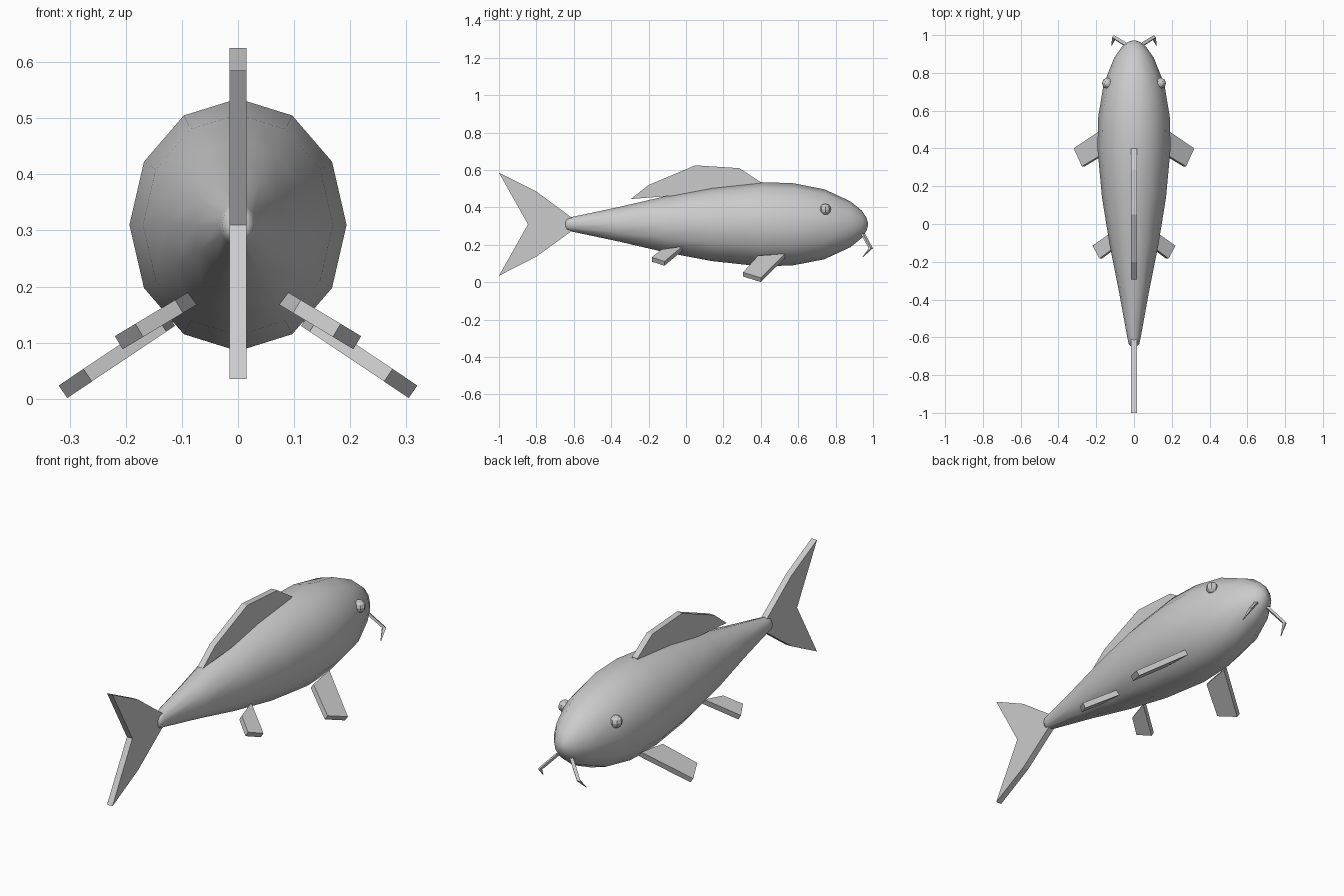
import bpy, bmesh, math
from mathutils import Vector

cube = bpy.data.objects.get("Cube")
if cube:
    bpy.data.objects.remove(cube, do_unlink=True)

grey = bpy.data.materials.new("plain grey")
grey.use_nodes = True
grey.diffuse_color = (0.6, 0.6, 0.6, 1)
grey.node_tree.nodes["Principled BSDF"].inputs["Base Color"].default_value = (0.6, 0.6, 0.6, 1)

MID = 0.31  # height of the body axis


def finish(name, bm, smooth=False):
    bmesh.ops.recalc_face_normals(bm, faces=bm.faces)
    mesh = bpy.data.meshes.new(name)
    bm.to_mesh(mesh)
    bm.free()
    mesh.materials.append(grey)
    for p in mesh.polygons:
        p.use_smooth = smooth
    obj = bpy.data.objects.new(name, mesh)
    bpy.context.collection.objects.link(obj)
    return obj


def loft(bm, rings):
    """Join rings of equal length and close both ends."""
    loops = [[bm.verts.new(p) for p in ring] for ring in rings]
    n = len(loops[0])
    for a, b in zip(loops, loops[1:]):
        for i in range(n):
            j = (i + 1) % n
            bm.faces.new((a[i], a[j], b[j], b[i]))
    bm.faces.new(loops[0])
    bm.faces.new(loops[-1])


def plate(name, outline, offset):
    """Slab made by moving an outline half a thickness each way."""
    bm = bmesh.new()
    off = Vector(offset)
    loft(bm, [[Vector(p) - off for p in outline], [Vector(p) + off for p in outline]])
    return finish(name, bm)


# Body: twelve-sided oval sections along y, (position, half height)
profile = [(-0.645, 0.022), (-0.635, 0.033), (-0.615, 0.038), (-0.36, 0.092),
           (-0.11, 0.15), (0.14, 0.197), (0.40, 0.225), (0.57, 0.22),
           (0.74, 0.187), (0.88, 0.122), (0.94, 0.073), (0.965, 0.035), (0.972, 0.01)]
bm = bmesh.new()
loft(bm, [[(0.86 * r * math.cos(k * math.pi / 6), y, MID + r * math.sin(k * math.pi / 6))
           for k in range(12)] for y, r in profile])
finish("body", bm, smooth=True)

# Upright fins: outlines in the y-z plane
tail = [(-0.61, 0.345), (-0.80, 0.485), (-1.0, 0.585), (-0.845, MID),
        (-1.0, 0.035), (-0.80, 0.137), (-0.61, 0.275)]
dorsal = [(-0.295, 0.445), (-0.2, 0.52), (0.05, 0.625), (0.285, 0.61), (0.4, 0.535), (0.4, 0.50)]
for name, outline in (("tail_fin", tail), ("dorsal_fin", dorsal)):
    plate(name, [(0, y, z) for y, z in outline], (0.015, 0, 0))

# Paired fins: outlines in plan, laid on a plane falling outward from the tip height
paired = {
    "pectoral_fin": ([(0.12, 0.53), (0.312, 0.40), (0.268, 0.305), (0.135, 0.385)], 0.312, 0.0125, 0.67),
    "pelvic_fin": ([(0.08, -0.02), (0.2125, -0.115), (0.176, -0.183), (0.105, -0.13)], 0.2125, 0.10, 0.6),
}
for side, s in (("left", 1), ("right", -1)):
    for name, (outline, tip_x, tip_z, slope) in paired.items():
        normal = Vector((s * slope, 0, 1)).normalized() * 0.0135
        plate(side + "_" + name,
              [(s * x, y, tip_z + (tip_x - x) * slope) for x, y in outline], normal)

    # Faceted eye
    bm = bmesh.new()
    bmesh.ops.create_uvsphere(bm, u_segments=8, v_segments=6, radius=0.03)
    bmesh.ops.translate(bm, verts=bm.verts, vec=(s * 0.14, 0.745, 0.39))
    finish(side + "_eye", bm)

    # Barbel: tapering four-sided whisker with one bend
    path = [((0.035, 0.945, 0.26), 0.012), ((0.105, 0.988, 0.182), 0.011), ((0.118, 0.945, 0.135), 0.002)]
    bm = bmesh.new()
    loft(bm, [[(s * (c[0] + dx * r), c[1] + dy * r, c[2])
               for dx, dy in ((1, 0), (0, 1), (-1, 0), (0, -1))] for c, r in path])
    finish(side + "_barbel", bm)
